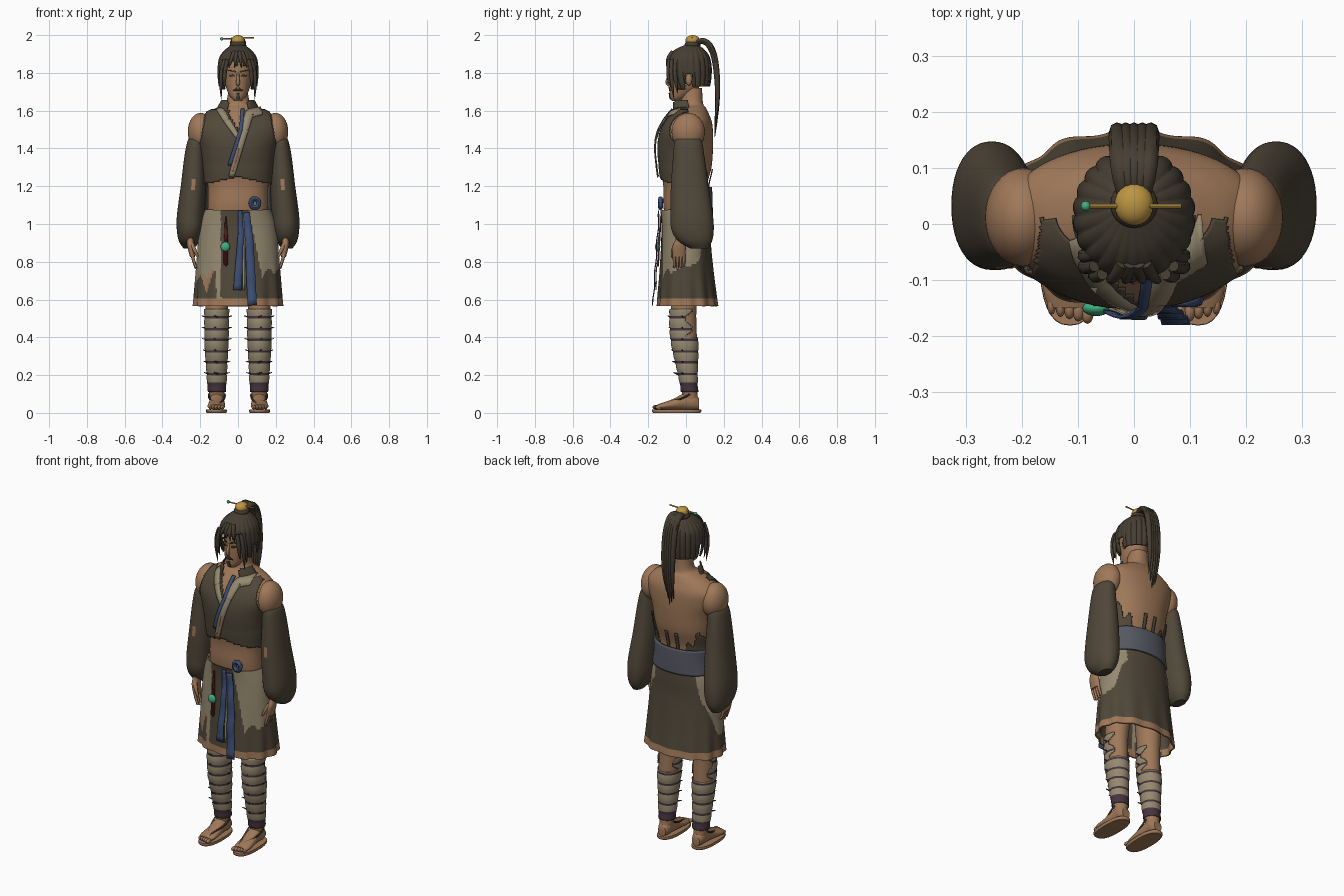
import bpy, bmesh, math
from mathutils import Matrix, Vector

cube = bpy.data.objects.get("Cube")
if cube:
    bpy.data.objects.remove(cube, do_unlink=True)


def material(name, *rgb):
    m = bpy.data.materials.new(name)
    m.use_nodes = True
    m.diffuse_color = (*rgb, 1)
    m.node_tree.nodes["Principled BSDF"].inputs["Base Color"].default_value = (*rgb, 1)
    return m


SKIN = material("skin", .35, .19, .1)
HAIR = material("dark_hair", .06, .048, .032)
CLOTH = material("dark_cloth", .08, .064, .041)
BEIGE = material("beige_linen", .3, .25, .16)
BLUE = material("blue_ribbon", .048, .08, .18)
GREY = material("grey_sash", .093, .098, .122)
PLUM = material("plum_binding", .061, .034, .048)
GOLD = material("gold", .5, .3, .055)
JADE = material("jade", .053, .42, .22)
RED = material("red_cord", .127, .017, .013)


def finish(name, bm, mats, thick=0):
    me = bpy.data.meshes.new(name)
    bmesh.ops.recalc_face_normals(bm, faces=bm.faces)
    bm.to_mesh(me)
    bm.free()
    me.shade_smooth()
    me.set_sharp_from_angle(angle=math.radians(45))
    for m in mats:
        me.materials.append(m)
    ob = bpy.data.objects.new(name, me)
    bpy.context.collection.objects.link(ob)
    if thick:
        mod = ob.modifiers.new("thickness", "SOLIDIFY")
        mod.thickness, mod.offset = thick, 0
    return ob


def dense(rings, steps):
    """Smooth interpolation through (height, cx, cy, rx, ry) rings."""
    out, last = [], len(rings) - 1
    for i in range(last):
        quad = list(zip(rings[max(i - 1, 0)], rings[i], rings[i + 1], rings[min(i + 2, last)]))
        for k in range(steps):
            t = k / steps
            out.append([.5 * (2*b + (c - a)*t + (2*a - 5*b + 4*c - d)*t*t + (3*b - a - 3*c + d)*t**3)
                        for a, b, c, d in quad])
    return out + [list(rings[-1])]


def loft(name, rings, mats, n=32, steps=5, power=2, rule=None, keep=None, wave=None,
         along_y=False, caps=True, thick=0):
    bm, loops = bmesh.new(), []
    for h, cx, cy, rx, ry in dense(rings, steps):
        loop = []
        for i in range(n):
            a = math.tau * i / n
            k = wave(a, h) if wave else 1
            c, s = math.cos(a), math.sin(a)
            u = cx + k * rx * math.copysign(abs(c) ** (2 / power), c)
            v = cy + k * ry * math.copysign(abs(s) ** (2 / power), s)
            loop.append(bm.verts.new((u, h, v) if along_y else (u, v, h)))
        loops.append(loop)
    for p, q in zip(loops, loops[1:]):
        for i in range(n):
            bm.faces.new((p[i], p[(i + 1) % n], q[(i + 1) % n], q[i]))
    if caps:
        bm.faces.new(loops[0])
        bm.faces.new(loops[-1])
    if keep:
        drop = [f for f in bm.faces if not keep(*f.calc_center_median())]
        bmesh.ops.delete(bm, geom=drop, context="FACES")
    if rule:
        for f in bm.faces:
            f.material_index = rule(*f.calc_center_median())
    return finish(name, bm, mats, thick)


def front_y(rings, x, z, power=2):
    """Depth of the front surface of a loft at x, z."""
    h, cx, cy, rx, ry = min(dense(rings, 10), key=lambda r: abs(r[0] - z))
    return cy - ry * max(0, 1 - min(1, abs((x - cx) / rx)) ** power) ** (1 / power)


def ball(name, loc, size, mat, seg=24):
    bm = bmesh.new()
    bmesh.ops.create_uvsphere(bm, u_segments=seg, v_segments=seg // 2, radius=1,
                              matrix=Matrix.Translation(loc) @ Matrix.Diagonal((*size, 1)))
    return finish(name, bm, [mat])


def tube(name, pts, radii, mat):
    cu = bpy.data.curves.new(name, "CURVE")
    cu.dimensions, cu.bevel_depth, cu.bevel_resolution, cu.use_fill_caps = "3D", 1, 2, True
    sp = cu.splines.new("NURBS")
    sp.points.add(len(pts) - 1)
    for p, co, r in zip(sp.points, pts, radii):
        p.co, p.radius = (*co, 1), r
    sp.use_endpoint_u, sp.order_u, sp.resolution_u = True, min(4, len(pts)), 6
    tmp = bpy.data.objects.new(name + "_path", cu)
    me = bpy.data.meshes.new_from_object(tmp)
    bpy.data.objects.remove(tmp)
    bm = bmesh.new()
    bm.from_mesh(me)
    for f in bm.faces:
        f.material_index = 0
    bpy.data.meshes.remove(me)
    return finish(name, bm, [mat])


def ribbon(name, pts, mat, depth, thick=.006):
    """Strip through (x, z, width) points, with its depth given by a function."""
    bm, prev = bmesh.new(), None
    for a, b in zip(pts, pts[1:]):
        side = Vector((b[1] - a[1], a[0] - b[0])).normalized()
        for k in range(11):
            x, z, w = (p + (q - p) * k / 10 for p, q in zip(a, b))
            row = []
            for e in (-.5, 0, .5):
                px, pz = x + side.x * w * e, z + side.y * w * e
                row.append(bm.verts.new((px, depth(px, pz), pz)))
            if prev:
                for i in range(2):
                    bm.faces.new((prev[i], prev[i + 1], row[i + 1], row[i]))
            prev = row
    return finish(name, bm, [mat], thick)


# Torso and neck
TORSO = [(1.0, 0, 0, .165, .105), (1.1, 0, -.005, .16, .115), (1.2, 0, -.005, .16, .115),
         (1.3, 0, 0, .178, .135), (1.4, 0, 0, .195, .143), (1.48, 0, .005, .222, .138),
         (1.54, 0, .015, .222, .122), (1.585, 0, .022, .175, .098), (1.615, 0, .027, .115, .078),
         (1.64, 0, .03, .065, .06), (1.72, 0, .03, .05, .055)]
loft("torso", TORSO, [SKIN], n=64, power=2.2)


# Sleeveless vest, open at the back with a torn lower edge
def vest_area(x, y, z):
    ax = abs(x)
    if z > 1.605 or z > 1.42 and ax > .165 + (1.6 - z) * .2:
        return False
    if y > .01:
        torn = z < 1.2 + (ax - .08) * 1.2 + .03 * math.sin(x * 120) and ax > .08
        return z > 1.13 and (torn or .02 < ax < .04 and z < 1.29)
    return z > 1.25 - .22 * ax and z < 1.48 + abs(x - .01) * 1.7


loft("vest", TORSO, [CLOTH], n=128, steps=12, power=2.2, keep=vest_area, caps=False, thick=.005,
     wave=lambda a, h: 1.045 + .5 * max(0, 1.32 - h))
on_vest = lambda x, z: front_y(TORSO, x, z, 2.2) * (1.05 + .5 * max(0, 1.32 - z)) - .008
ribbon("right_lapel", [(-.1, 1.615, .035), (-.06, 1.55, .035), (0, 1.46, .025)], BEIGE, on_vest)
ribbon("left_lapel", [(.125, 1.6, .04), (.06, 1.585, .045), (.035, 1.5, .042), (-.035, 1.25, .03)],
       BEIGE, lambda x, z: on_vest(x, z) - .005)
ribbon("chest_ribbon", [(.025, 1.61, .02), (.015, 1.5, .018), (-.045, 1.31, .02)], BLUE,
       lambda x, z: on_vest(x, z) - .008)
ribbon("lapel_tear", [(0, 1.4, .012), (-.02, 1.33, .02), (-.03, 1.28, .008)], SKIN,
       lambda x, z: on_vest(x, z) - .007)
loft("standing_collar", [(1.58, 0, .02, .125, .095), (1.62, 0, .015, .105, .095), (1.655, 0, .01, .085, .085)],
     [CLOTH], n=48, caps=False, thick=.006, keep=lambda x, y, z: y < .01 and abs(x) > .05)

# Skirt with worn panels and a trimmed hem
SKIRT = [(.565, 0, .008, .23, .155), (.62, 0, .006, .226, .15), (.75, 0, .003, .218, .138),
         (.9, 0, 0, .208, .128), (1.0, 0, 0, .195, .126), (1.075, 0, -.004, .17, .128)]


def skirt_colour(x, y, z):
    jag = .02 * math.sin(x * 90) + .015 * math.sin(x * 37)
    if z < .605:
        return 2
    if y > .02:
        return int(abs(x) > .13 and z > .8 + (.2 - abs(x)) * 3 + jag)
    if x < -.115:
        if abs(x + .165) < (z - .63) * .3 and z < .73 + jag:
            return 2
        return int(z > .72 + jag)
    return int(x < -.09 or x > .07 + (1 - z) * .2 and z > .75 + jag)


loft("skirt", SKIRT, [CLOTH, BEIGE, SKIN], n=160, steps=12, power=2.2, rule=skirt_colour, caps=False,
     thick=.008, wave=lambda a, h: 1 + .025 * math.cos(12 * a) * max(0, .85 - h) / .25)
loft("back_sash", [(1.05, 0, 0, .186, .136), (1.12, 0, 0, .176, .135), (1.195, 0, .002, .176, .13)],
     [GREY], n=64, power=2.2, caps=False, thick=.012, keep=lambda x, y, z: y > 0)

# Hanging ribbons, knot and tassel
hang = lambda x, z: -.142 - .065 * (1.08 - z) + .003 * math.sin(z * 40)
ribbon("inner_belt_ribbon", [(.01, 1.07, .022), (.015, .95, .03), (-.003, .65, .045)], BLUE, hang)
ribbon("outer_belt_ribbon", [(.045, 1.06, .035), (.06, .9, .045), (.075, .57, .05)], BLUE, hang)
ribbon("pale_belt_strip", [(.03, 1.05, .012), (.03, .65, .012)], BEIGE, lambda x, z: hang(x, z) + .008)
tube("belt_knot", [(.09 + .022 * math.cos(a), -.135, 1.11 + .026 * math.sin(a))
                   for a in (i * math.tau / 9 for i in range(11))], [.013] * 11, BLUE)
for dx in (-.008, 0, .008):
    tube("tassel_cord", [(-.065, -.133, 1.04), (-.062 + dx, -.143, .9), (-.065 + dx, -.147, .775 + abs(dx))],
         [.004, .006, .004], RED)
ball("tassel_bead", (-.067, -.15, .88), (.025, .014, .025), JADE)

# Head and face
HEAD = [(1.652, 0, -.05, .02, .025), (1.675, 0, -.035, .042, .05), (1.72, 0, -.01, .062, .077),
        (1.78, 0, 0, .072, .088), (1.84, 0, .005, .075, .09), (1.9, 0, .01, .06, .075),
        (1.925, 0, .01, .03, .04)]
loft("head", HEAD, [SKIN], n=40)
on_face = lambda x, z: front_y(HEAD, x, z) - .002
tube("nose", [(0, -.085, 1.8), (0, -.097, 1.765), (0, -.106, 1.745), (0, -.088, 1.735)],
     [.006, .009, .012, .008], SKIN)
ribbon("lips", [(-.018, 1.708, .006), (.018, 1.708, .006)], PLUM, on_face, .004)
ribbon("chin_beard", [(0, 1.693, .012), (0, 1.66, .022)], HAIR, on_face, .006)
for s in (1, -1):
    ribbon("eye", [(s * .016, 1.783, .006), (s * .03, 1.786, .011), (s * .045, 1.785, .004)], HAIR, on_face, .004)
    ribbon("eyebrow", [(s * .012, 1.806, .008), (s * .05, 1.814, .005)], HAIR, on_face, .005)
    ribbon("moustache", [(s * .003, 1.722, .007), (s * .024, 1.706, .004)], HAIR, on_face, .005)
    ball("ear", (s * .08, .015, 1.765), (.012, .018, .032), SKIN, 16)


# Ridged hair cap, fringe, locks
def hair_area(x, y, z):
    if y < -.03 and abs(x) < .07:
        return z > 1.835 + .03 * abs(math.sin(x * 75 + .6))
    if -.005 < y < .032:
        return z > 1.79
    return z > (1.73 if y > 0 else 1.715)


loft("hair_cap", [(1.7, 0, .03, .09, .085), (1.75, 0, .02, .101, .106), (1.82, 0, .015, .104, .116),
                  (1.88, 0, .015, .095, .106), (1.92, 0, .02, .065, .075), (1.945, 0, .03, .03, .03)],
     [HAIR], n=132, steps=8, keep=hair_area, caps=False, thick=.008,
     wave=lambda a, h: .97 + .045 * abs(math.sin(11 * a)))
for s in (1, -1):
    for y, low in ((-.075, 1.66), (-.055, 1.69), (-.09, 1.72)):
        x = s * (.088 if y > -.08 else .07)
        tube("side_lock", [(x * .8, y, 1.87), (x * 1.08, y - .008, 1.8), (x * 1.05, y, 1.74), (x, y + .012, low)],
             [.01, .014, .011, .001], HAIR)
    for x in (.015, .04):
        tube("fringe_lock", [(s * x * .5, -.07, 1.91), (s * x, -.108, 1.87), (s * x * 1.2, -.1, 1.825)],
             [.012, .012, .001], HAIR)

# Top knot, ornament, pin and ponytail
ball("top_knot", (0, .035, 1.95), (.042, .042, .025), HAIR)
ball("knot_ornament", (0, .035, 1.972), (.035, .038, .028), GOLD)
tube("hair_pin", [(-.085, .032, 1.98), (.085, .032, 1.987)], [.004, .004], GOLD)
ball("pin_bead", (-.086, .032, 1.98), (.009, .009, .009), JADE, 12)
for i in range(-2, 3):
    x, low = i * .013, 1.46 + .03 * abs(i) + .01 * i
    tube("ponytail_strand", [(x * .6, .045, 1.955), (x, .09, 1.985), (x, .145, 1.94), (x * 1.2, .165, 1.8),
                             (x * 1.1, .172, 1.65), (x * .9, .152, low)],
         [.012, .017, .018, .016, .013, .002], HAIR)

for s in (1, -1):
    side = lambda rings: [(h, s * cx, cy, rx, ry) for h, cx, cy, rx, ry in rings]
    # Shoulder, sleeve and hand
    ball("shoulder", (s * .198, .012, 1.488), (.068, .088, .1), SKIN, 32)
    loft("sleeve", side([(1.455, .222, .012, .035, .06), (1.43, .224, .012, .046, .074), (1.35, .23, .015, .055, .084),
                         (1.2, .237, .02, .066, .1), (1.05, .25, .03, .073, .112), (.97, .254, .035, .07, .112),
                         (.91, .258, .048, .055, .09), (.87, .26, .07, .028, .045)]),
         [CLOTH, SKIN], n=48, steps=8, power=2.2,
         rule=lambda x, y, z: int(y < -.04 and abs(z - 1.21) < .022 and abs(abs(x) - .235) < .011))
    loft("palm", side([(.98, .25, -.028, .024, .03), (.92, .252, -.03, .019, .026), (.88, .25, -.036, .018, .035),
                       (.825, .241, -.037, .013, .034)]), [SKIN], n=20)
    for i in range(4):
        y = -.062 + i * .017
        tube("finger", [(s * .242, y, .84), (s * .237, y, .805), (s * .222, y, .762 + .008 * abs(i - 1))],
             [.009, .0085, .006], SKIN)
    tube("thumb", [(s * .245, -.055, .895), (s * .228, -.074, .86), (s * .213, -.072, .825)],
         [.012, .01, .006], SKIN)
    # Leg, wrappings and ties
    LEG = side([(.06, .112, .025, .036, .04), (.15, .112, .015, .045, .042), (.25, .113, .005, .05, .052),
                (.35, .114, -.005, .056, .064), (.45, .113, -.012, .058, .068), (.56, .112, -.012, .06, .068),
                (.75, .1, 0, .072, .08)])
    loft("leg", LEG, [SKIN])
    loft("leg_wrap", LEG, [BEIGE, PLUM], n=48, steps=16, caps=False, thick=.004,
         wave=lambda a, h: 1.05 + .05 * abs(math.sin(math.pi * (h - .206) / .06)),
         keep=lambda x, y, z: .11 < z < .55 and (z < .4 or y < .015 + .02 * math.sin(z * 60)),
         rule=lambda x, y, z: int(z < .165 or (z - .2) % .06 < .013))
    for i in range(6):
        z = .206 + i * .06
        r = .05 + .012 * min(1, i / 4)
        for d in (1, -1):
            x = s * .112 + d * r
            tube("wrap_tie", [(x - d * .01, -.015, z), (x + d * .018, -.022, z + .008)], [.005, .002], HAIR)
        tube("front_tie", [(s * .105, -.045 - .007 * i, z), (s * .125, -.066 - .006 * i, z + .008)], [.006, .002], HAIR)
    # Foot and sandal
    loft("foot", side([(-.15, .115, .032, .036, .013), (-.12, .115, .036, .046, .019), (-.07, .113, .045, .044, .028),
                       (0, .112, .062, .038, .046), (.04, .112, .06, .037, .045), (.068, .112, .048, .025, .03)]),
         [SKIN], along_y=True)
    loft("sandal_sole", side([(0, .114, -.05, .052, .125), (.008, .114, -.05, .055, .131), (.018, .114, -.05, .054, .13)]),
         [SKIN], steps=2, power=2.5)
    for i in range(5):
        ball("toe", (s * (.083 + i * .016), -.158 + .004 * i, .03), (.0115 - .0008 * i, .02, .012), SKIN, 12)
    for d in (1, -1):
        tube("sandal_strap", [(s * .1, -.14, .04), (s * .112 + d * .02, -.09, .069), (s * .112 + d * .046, -.03, .06),
                              (s * .112 + d * .042, .02, .1)], [.005] * 4, HAIR)
